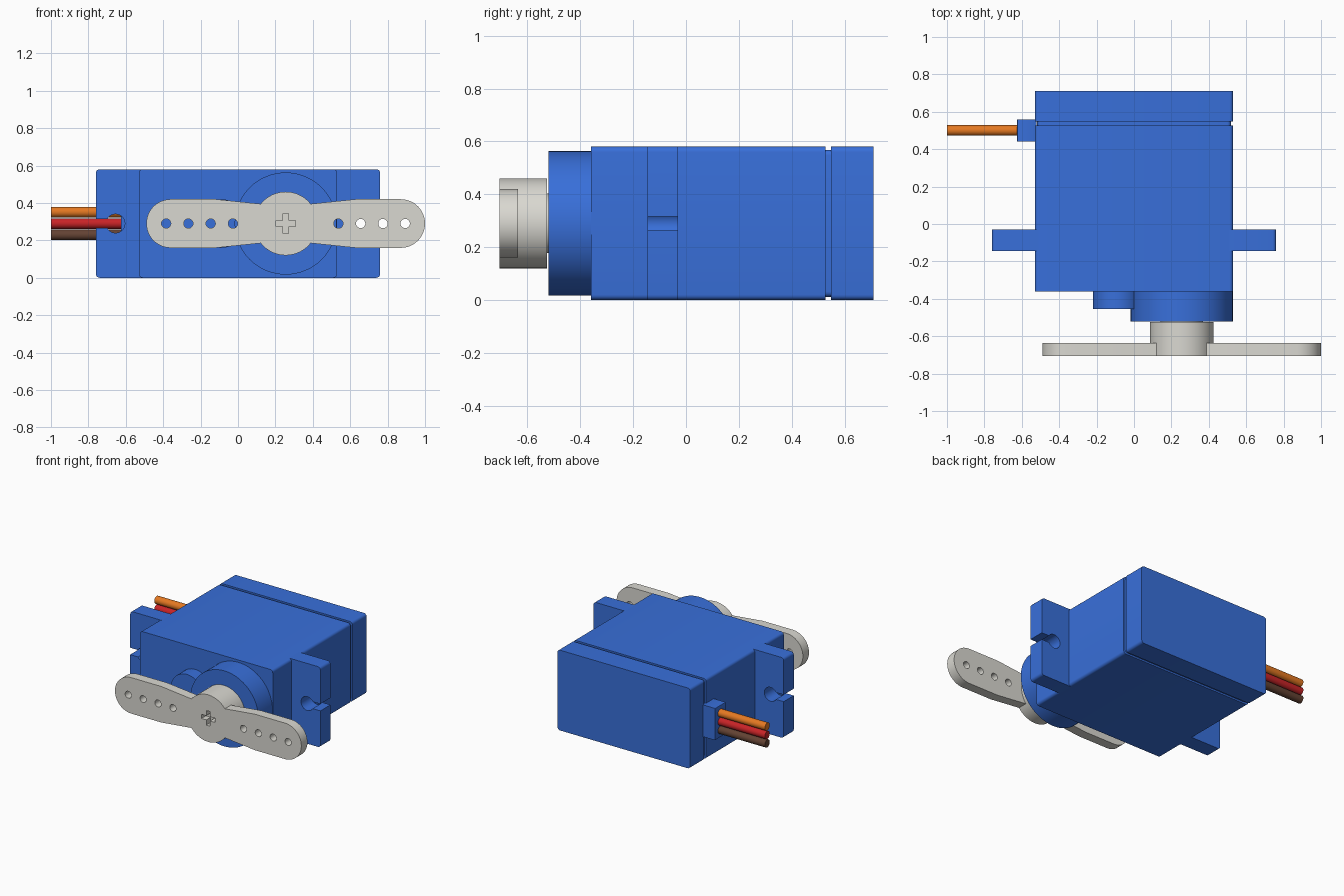
import bpy, bmesh, math
from mathutils import Matrix, Vector

if "Cube" in bpy.data.objects:
    bpy.data.objects.remove(bpy.data.objects["Cube"])

MID = 0.29      # height of the centre line
SHAFT_X = 0.255  # output shaft position


def material(name, rgb):
    m = bpy.data.materials.new(name)
    m.diffuse_color = (*rgb, 1)
    m.use_nodes = True
    m.node_tree.nodes["Principled BSDF"].inputs["Base Color"].default_value = m.diffuse_color
    return m


BLUE = material("blue plastic", (0.04, 0.16, 0.70))
GREY = material("light grey plastic", (0.70, 0.69, 0.64))
ORANGE = material("orange wire", (0.78, 0.19, 0.016))
RED = material("red wire", (0.58, 0.017, 0.02))
BROWN = material("brown wire", (0.125, 0.055, 0.033))


def arc(cx, cz, r, a0, a1, n):
    """Points on an arc, angles in degrees, both ends included."""
    angles = [math.radians(a0 + (a1 - a0) * i / n) for i in range(n + 1)]
    return [(cx + r * math.cos(a), cz + r * math.sin(a)) for a in angles]


def circle(cx, cz, r, n=48):
    return arc(cx, cz, r, 0, 360, n)[:-1]


def rounded_rect(x0, x1, z0, z1, r, n=5):
    return (arc(x1 - r, z0 + r, r, -90, 0, n) + arc(x1 - r, z1 - r, r, 0, 90, n)
            + arc(x0 + r, z1 - r, r, 90, 180, n) + arc(x0 + r, z0 + r, r, 180, 270, n))


def extrude(bm, outline, y0, y1):
    """Add an (x, z) outline extruded along y."""
    face = bm.faces.new([bm.verts.new((x, y0, z)) for x, z in outline])
    res = bmesh.ops.extrude_face_region(bm, geom=[face])
    verts = [v for v in res["geom"] if isinstance(v, bmesh.types.BMVert)]
    bmesh.ops.translate(bm, verts=verts, vec=(0, y1 - y0, 0))


def make(name, solids, mat, turn=None):
    """Object from a list of (outline, y0, y1) solids."""
    bm = bmesh.new()
    for outline, y0, y1 in solids:
        extrude(bm, outline, y0, y1)
    if turn:
        bmesh.ops.transform(bm, matrix=turn, verts=bm.verts)
    bmesh.ops.recalc_face_normals(bm, faces=bm.faces)
    me = bpy.data.meshes.new(name)
    bm.to_mesh(me)
    bm.free()
    ob = bpy.data.objects.new(name, me)
    bpy.context.collection.objects.link(ob)
    if mat:
        me.materials.append(mat)
    bpy.ops.object.select_all(action='DESELECT')
    ob.select_set(True)
    bpy.context.view_layer.objects.active = ob
    bpy.ops.object.shade_smooth_by_angle(angle=math.radians(30))
    return ob


# Housing: main case, recessed seam and rear cap
case = rounded_rect(-0.53, 0.53, 0, 0.58, 0.02)
make("main_case", [(case, -0.36, 0.527)], BLUE)
make("case_seam", [(rounded_rect(-0.518, 0.518, 0.012, 0.568, 0.02), 0.52, 0.555)], BLUE)
make("rear_cap", [(case, 0.549, 0.71)], BLUE)

# Mounting tabs with keyhole slots
r, slot = 0.05, 0.025
a = math.degrees(math.asin(slot / r))
tab = ([(0.51, 0)] + arc(0.74, 0.02, 0.02, -90, 0, 5) + [(0.76, MID - slot)]
       + arc(0.655, MID, r, -a, a - 360, 28)
       + [(0.76, MID + slot)] + arc(0.74, 0.56, 0.02, 0, 90, 5) + [(0.51, 0.58)])
for side, label in ((1, "right"), (-1, "left")):
    make(label + "_mounting_tab", [([(side * x, z) for x, z in tab], -0.145, -0.03)], BLUE)

# Gear housings on the front and the output shaft
make("gear_housing", [(circle(SHAFT_X, MID, 0.273, 64), -0.52, -0.35)], BLUE)
make("small_gear_housing", [(circle(-0.09, MID, 0.13), -0.455, -0.35)], BLUE)
make("output_shaft", [(circle(SHAFT_X, MID, 0.113), -0.54, -0.51)], GREY)

# Two-armed horn: one half outline, turned half a circle for the other arm
hub_r, neck = 0.17, 0.105
h = math.degrees(math.asin(neck / hub_r))
half = ([(0.375, -0.13)] + arc(0.615, 0, 0.13, -90, 90, 24) + [(0.375, 0.13)]
        + arc(0, 0, hub_r, h, 180 - h, 20))
horn_outline = [(SHAFT_X + s * x, MID + s * z) for s in (1, -1) for x, z in half]
horn = make("horn_arms", [(horn_outline, -0.705, -0.635)], GREY)
make("horn_hub", [(circle(SHAFT_X, MID, hub_r, 64), -0.636, -0.525)], GREY)

# Cut the arm holes and the cross-shaped screw recess
holes = [(circle(SHAFT_X + s * (0.282 + 0.119 * i), MID, 0.025, 20), -0.8, -0.55)
         for s in (1, -1) for i in range(4)]
w, l = 0.015, 0.053
quarter = [(l, -w), (l, w), (w, w)]
cross = []
for k in range(4):
    c, s = round(math.cos(k * math.pi / 2)), round(math.sin(k * math.pi / 2))
    cross += [(SHAFT_X + c * x - s * z, MID + s * x + c * z) for x, z in quarter]
cutter = make("horn_cutter", holes + [(cross, -0.8, -0.655)], None)
cutter.hide_render = True
bpy.context.view_layer.objects.active = horn
mod = horn.modifiers.new("holes", 'BOOLEAN')
mod.operation, mod.solver, mod.object = 'DIFFERENCE', 'EXACT', cutter
bpy.ops.object.modifier_apply(modifier=mod.name)
bpy.data.objects.remove(cutter)
horn.select_set(True)
bpy.ops.object.shade_smooth_by_angle(angle=math.radians(30))

# Cable: strain relief block and three wires running out to the left
make("strain_relief", [(rounded_rect(-0.625, -0.52, 0.175, 0.405, 0.004, 2), 0.44, 0.56)], BLUE)
along_x = Matrix(((0, 1, 0, 0), (1, 0, 0, 0.5), (0, 0, 1, 0), (0, 0, 0, 1)))
for i, (label, mat) in enumerate((("brown", BROWN), ("red", RED), ("orange", ORANGE))):
    make(label + "_wire", [(circle(0, MID + 0.061 * (i - 1), 0.028, 24), -1.0, -0.6)], mat, along_x)
